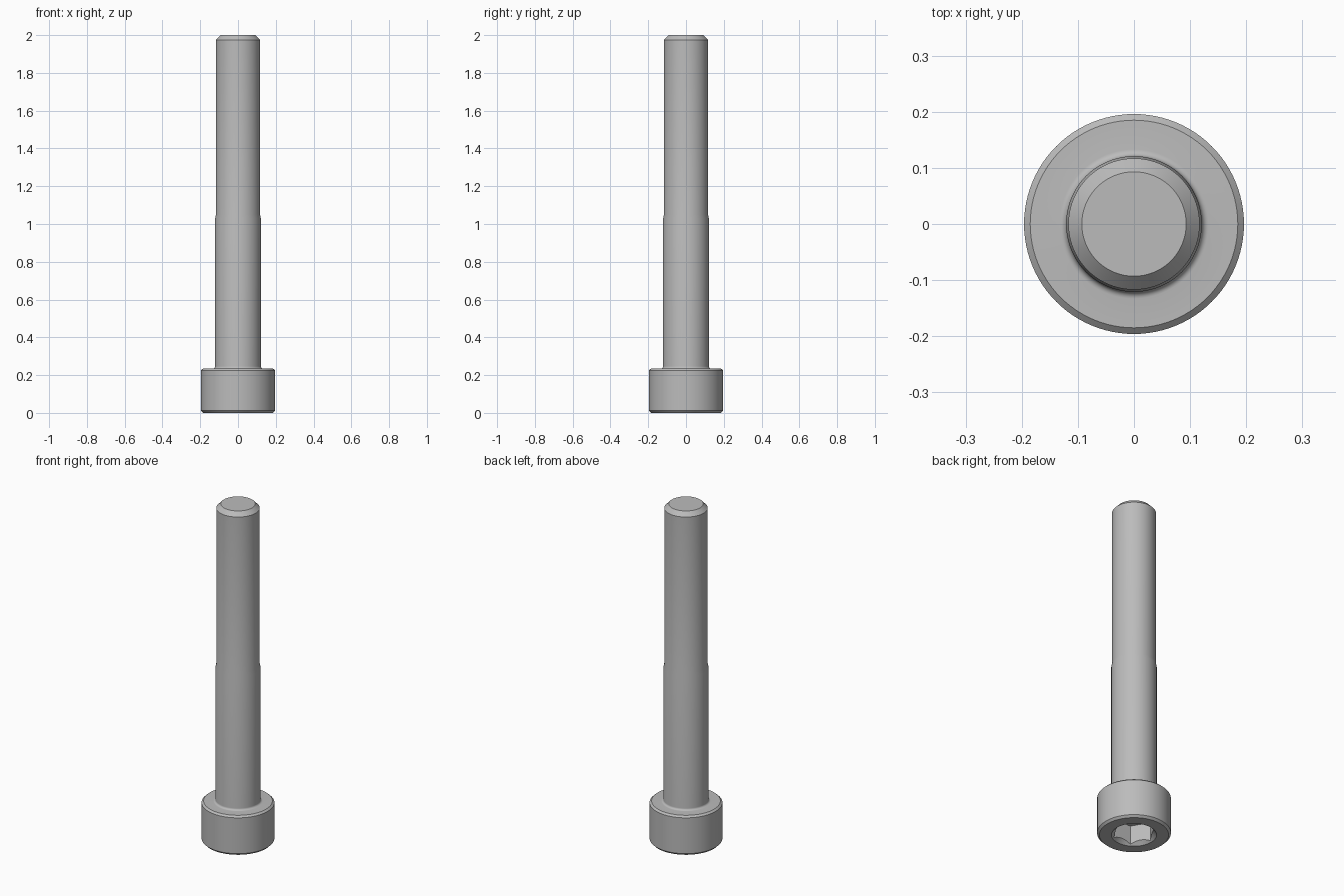
import bpy, bmesh, math

SEGMENTS = 96

cube = bpy.data.objects.get("Cube")
if cube:
    bpy.data.objects.remove(cube, do_unlink=True)

steel = bpy.data.materials.new("plain_grey_steel")
steel.use_nodes = True
grey = (0.5, 0.5, 0.5, 1.0)
steel.diffuse_color = grey
steel.node_tree.nodes["Principled BSDF"].inputs["Base Color"].default_value = grey


def finish(name, bm):
    bmesh.ops.recalc_face_normals(bm, faces=bm.faces)
    mesh = bpy.data.meshes.new(name)
    bm.to_mesh(mesh)
    bm.free()
    mesh.materials.append(steel)
    obj = bpy.data.objects.new(name, mesh)
    bpy.context.collection.objects.link(obj)
    return obj


def lathe(name, profile):
    """Stack rings of (radius, z), cap both ends."""
    bm = bmesh.new()
    rings = []
    for radius, z in profile:
        angles = [math.tau * i / SEGMENTS for i in range(SEGMENTS)]
        rings.append([bm.verts.new((radius * math.cos(a), radius * math.sin(a), z))
                      for a in angles])
    for low, high in zip(rings, rings[1:]):
        for i in range(SEGMENTS):
            j = (i + 1) % SEGMENTS
            bm.faces.new((low[i], low[j], high[j], high[i]))
    bm.faces.new(rings[0])
    bm.faces.new(rings[-1])
    return finish(name, bm)


def hex_prism(name, radius, bottom, top):
    bm = bmesh.new()
    bmesh.ops.create_cone(bm, cap_ends=True, segments=6, radius1=radius,
                          radius2=radius, depth=top - bottom)
    # Turn the prism so that two corners point along x
    corner = bm.verts[:][0].co
    turn = -math.atan2(corner.y, corner.x)
    for v in bm.verts:
        a = math.atan2(v.co.y, v.co.x) + turn
        v.co = (radius * math.cos(a), radius * math.sin(a), v.co.z + (top + bottom) / 2)
    return finish(name, bm)


# Head, under-head fillet, plain shank, thinner threaded end and tip chamfer
HEAD_TOP, SHANK, THREAD, FILLET = 0.235, 0.121, 0.117, 0.012
fillet = [(SHANK + FILLET * (1 - math.sin(t)), HEAD_TOP + FILLET * (1 - math.cos(t)))
          for t in (math.pi / 2 * i / 6 for i in range(7))]
profile = [(0.184, 0.0), (0.196, 0.012), (0.196, HEAD_TOP - 0.01), (0.185, HEAD_TOP)]
profile += fillet
profile += [(SHANK, 1.03), (THREAD, 1.05), (THREAD, 1.975), (0.093, 2.0)]
screw = lathe("socket_head_screw", profile)

# Hexagonal key socket with a conical lead-in
cutters = [
    hex_prism("hex_socket_cutter", 0.113, -0.05, 0.118),
    lathe("lead_in_cutter", [(0.140, -0.02), (0.120, 0.0), (0.094, 0.026)]),
]
for cutter in cutters:
    cut = screw.modifiers.new(cutter.name, "BOOLEAN")
    cut.operation = "DIFFERENCE"
    cut.solver = "EXACT"
    cut.object = cutter
    bpy.context.view_layer.objects.active = screw
    bpy.ops.object.select_all(action="DESELECT")
    screw.select_set(True)
    bpy.ops.object.modifier_apply(modifier=cut.name)
for cutter in cutters:
    bpy.data.objects.remove(cutter, do_unlink=True)

# Smooth round walls, crisp machined edges
bpy.ops.object.shade_smooth_by_angle(angle=math.radians(25))
